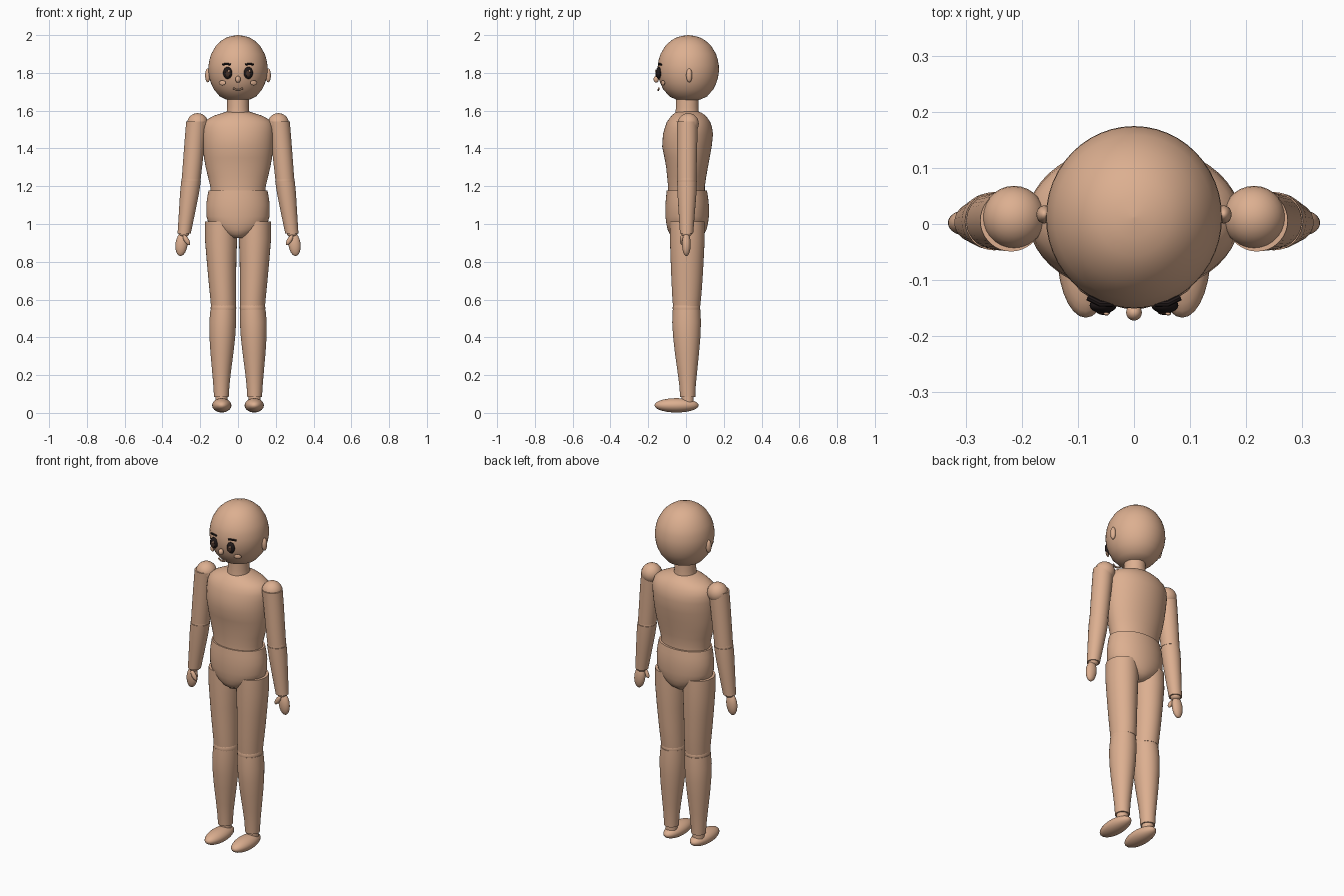
import bpy, bmesh, math
from mathutils import Matrix, Vector, Euler


def material(name, rgb):
    m = bpy.data.materials.new(name)
    m.diffuse_color = (*rgb, 1)
    return m


SKIN = material("tan skin", (0.72, 0.43, 0.28))
DARK = material("dark eye", (0.015, 0.010, 0.010))
BROWN = material("brown iris", (0.06, 0.03, 0.02))
made = []


def finish(bm, name, mat):
    bmesh.ops.recalc_face_normals(bm, faces=bm.faces)
    me = bpy.data.meshes.new(name)
    bm.to_mesh(me)
    bm.free()
    me.materials.append(mat)
    ob = bpy.data.objects.new(name, me)
    bpy.context.collection.objects.link(ob)
    made.append(ob)
    return ob


def loft(name, rows, mat=SKIN, n=36):
    """Stack of ellipses: rows of (z, centre x, centre y, radius x, radius y)."""
    bm = bmesh.new()
    rings = []
    for z, cx, cy, rx, ry in rows:
        rings.append([bm.verts.new((cx + rx * math.cos(2 * math.pi * i / n),
                                    cy + ry * math.sin(2 * math.pi * i / n), z))
                      for i in range(n)])
    for a, b in zip(rings, rings[1:]):
        for i in range(n):
            j = (i + 1) % n
            bm.faces.new((a[i], a[j], b[j], b[i]))
    bm.faces.new(rings[0])
    bm.faces.new(rings[-1])
    return finish(bm, name, mat)


def ball(name, pos, radii, mat=SKIN, rot=(0, 0, 0), n=28):
    bm = bmesh.new()
    mtx = (Matrix.Translation(pos) @ Euler(rot).to_matrix().to_4x4()
           @ Matrix.Diagonal((*radii, 1)))
    bmesh.ops.create_uvsphere(bm, u_segments=n, v_segments=n // 2, radius=1, matrix=mtx)
    return finish(bm, name, mat)


def tube(name, pts, r, mat=SKIN, n=8):
    """Thin round strip along a path that runs mostly along x."""
    bm = bmesh.new()
    rings = []
    for k, p in enumerate(pts):
        d = (Vector(pts[min(k + 1, len(pts) - 1)]) - Vector(pts[max(k - 1, 0)])).normalized()
        q = d.to_track_quat('X', 'Z')
        rings.append([bm.verts.new(Vector(p) + q @ Vector((0, r * math.cos(2 * math.pi * i / n),
                                                          r * math.sin(2 * math.pi * i / n))))
                      for i in range(n)])
    for a, b in zip(rings, rings[1:]):
        for i in range(n):
            j = (i + 1) % n
            bm.faces.new((a[i], a[j], b[j], b[i]))
    bm.faces.new(rings[0])
    bm.faces.new(rings[-1])
    return finish(bm, name, mat)


# Head, neck
head = [(1.654, .025), (1.658, .06), (1.675, .096), (1.713, .128), (1.745, .143),
        (1.775, .152), (1.81, .157), (1.84, .156), (1.87, .151), (1.90, .142),
        (1.945, .116), (1.97, .089), (1.985, .066), (1.995, .035), (2.0, .002)]
loft("head", [(z, 0, .012, r, r * 1.035) for z, r in head], n=48)
loft("neck", [(1.54, 0, .006, .068, .068), (1.59, 0, .006, .060, .062),
              (1.62, 0, .006, .057, .059), (1.67, 0, .006, .057, .059)])

# Torso: z, half width, front y, back y
torso = [(1.175, .145, -.095, .100), (1.20, .147, -.095, .100), (1.25, .159, -.100, .107),
         (1.30, .171, -.105, .116), (1.35, .180, -.114, .125), (1.41, .187, -.126, .136),
         (1.475, .190, -.122, .143), (1.51, .188, -.112, .138), (1.54, .178, -.102, .128),
         (1.56, .154, -.087, .115), (1.575, .123, -.075, .102), (1.59, .075, -.057, .080),
         (1.60, .045, -.03, .05)]
loft("torso", [(z, 0, (f + b) / 2, w, (b - f) / 2) for z, w, f, b in torso], n=48)

# Pelvis
pelvis = [(.925, .035, -.06, .07), (.945, .085, -.085, .095), (.97, .125, -.097, .108),
          (1.0, .155, -.104, .116), (1.04, .167, -.109, .121), (1.10, .168, -.109, .121),
          (1.14, .163, -.106, .117), (1.177, .156, -.102, .111)]
loft("pelvis", [(z, 0, (f + b) / 2, w, (b - f) / 2) for z, w, f, b in pelvis], n=48)

# Mouth: a shallow smile
tube("mouth", [(x, -.147 + 6 * x * x, 1.709 + 16 * x * x)
               for x in [i * .0062 for i in range(-4, 5)]], .005)
ball("nose", (0, -.158, 1.766), (.014, .014, .018))

for s, side in ((-1, "left"), (1, "right")):
    # Legs: z, x, y, radius x, radius y
    loft(side + "_thigh", [(z, s * x, y, rx, ry) for z, x, y, rx, ry in (
        (1.012, .090, .007, .084, .091), (.92, .090, .007, .085, .092),
        (.80, .087, .006, .078, .087), (.70, .083, .005, .073, .082),
        (.62, .079, .004, .069, .077), (.565, .077, .003, .066, .072))])
    ball(side + "_knee", (s * .077, .002, .555), (.068, .073, .06))
    loft(side + "_shin", [(z, s * x, y, rx, ry) for z, x, y, rx, ry in (
        (.548, .078, .003, .068, .073), (.48, .081, .003, .071, .076),
        (.40, .083, .004, .068, .072), (.32, .085, .005, .061, .064),
        (.22, .087, .007, .050, .052), (.15, .088, .008, .043, .044),
        (.085, .088, .009, .039, .040))])
    loft(side + "_ankle", [(.05, s * .088, .009, .032, .032), (.09, s * .088, .009, .032, .032)])
    ball(side + "_foot", (s * .086, -.050, .040), (.051, .117, .038))

    # Arms
    ball(side + "_shoulder", (s * .214, .012, 1.531), (.056, .056, .056))
    loft(side + "_upper_arm", [(z, s * x, y, r, r) for z, x, y, r in (
        (1.543, .219, .006, .055), (1.45, .228, .006, .054),
        (1.33, .239, .005, .052), (1.235, .248, .005, .050))])
    ball(side + "_elbow", (s * .249, .005, 1.23), (.050, .050, .05))
    loft(side + "_forearm", [(z, s * x, y, r, r) for z, x, y, r in (
        (1.225, .249, .005, .052), (1.16, .257, .005, .050),
        (1.06, .270, .004, .043), (.95, .285, .003, .035))])
    ball(side + "_wrist", (s * .286, .003, .95), (.028, .028, .02))
    ball(side + "_hand", (s * .299, .002, .893), (.032, .023, .063), rot=(0, -s * .12, 0))
    ball(side + "_thumb", (s * .273, -.020, .915), (.013, .012, .031), rot=(0, s * .55, 0))

    # Ears, cheeks
    ball(side + "_ear", (s * .160, .017, 1.787), (.014, .016, .037))
    ball(side + "_cheek", (s * .083, -.122, 1.747), (.020, .005, .013), rot=(0, 0, s * .5))

    # Eyes, irises, glints, eyebrows
    ball(side + "_eye", (s * .055, -.145, 1.80), (.024, .014, .032), DARK)
    ball(side + "_iris", (s * .054, -.157, 1.795), (.012, .005, .017), BROWN, n=20)
    ball(side + "_eye_glint", (s * .055 + .006, -.160, 1.81), (.005, .003, .007), SKIN, n=12)
    tube(side + "_eyebrow", [(s * (.06 + d), -.142 + max(0, d) * .5, 1.847 - 8 * d * d)
                             for d in (-.022, -.011, 0, .011, .022)], .0055, DARK)

# Smooth shading with sharp rims
for ob in made:
    ob.select_set(True)
bpy.context.view_layer.objects.active = made[0]
bpy.ops.object.shade_smooth_by_angle(angle=math.radians(40))
